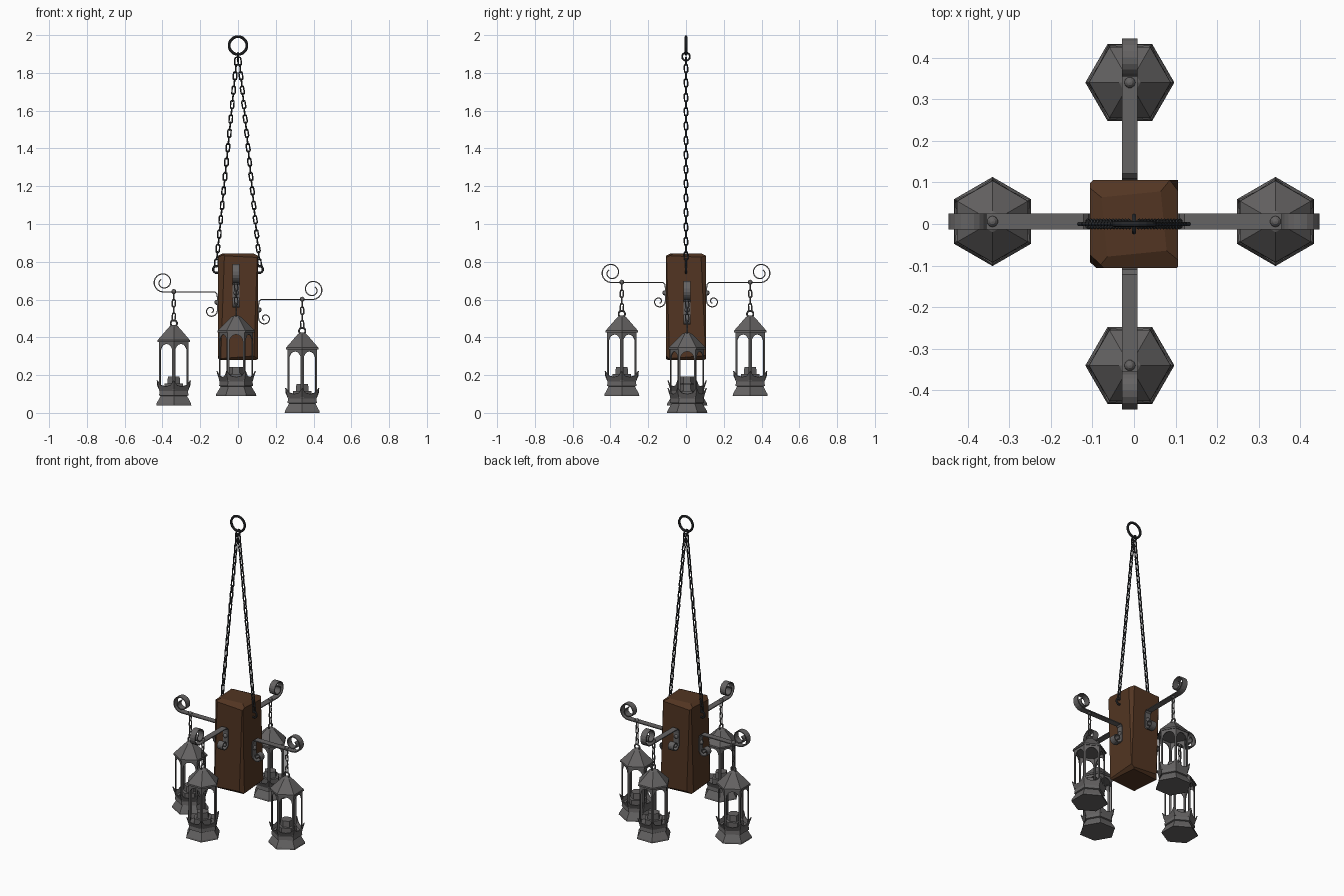
import bpy, bmesh
from math import sin, cos, pi, radians
from mathutils import Vector, Matrix

if "Cube" in bpy.data.objects:
    bpy.data.objects.remove(bpy.data.objects["Cube"])


def material(name, col):
    m = bpy.data.materials.new(name)
    m.diffuse_color = (*col, 1)
    m.use_nodes = True
    m.node_tree.nodes["Principled BSDF"].inputs["Base Color"].default_value = m.diffuse_color
    return m


WOOD = material("wood", (0.085, 0.036, 0.016))
IRON = material("iron", (0.13, 0.125, 0.125))
DARK = material("dark_iron", (0.03, 0.032, 0.035))


def finish(bm, name, mat, mtx=Matrix(), solid=0, smooth=False):
    bmesh.ops.recalc_face_normals(bm, faces=bm.faces)
    me = bpy.data.meshes.new(name)
    bm.to_mesh(me)
    bm.free()
    me.materials.append(mat)
    ob = bpy.data.objects.new(name, me)
    ob.matrix_world = mtx
    bpy.context.collection.objects.link(ob)
    if solid:
        s = ob.modifiers.new("thickness", 'SOLIDIFY')
        s.thickness, s.offset = solid, 0
    return ob


def link(bm, a, b, width, wire, roll=0, n=12, sides=6):
    """Closed oval link whose outer ends touch a and b."""
    a, b = Vector(a), Vector(b)
    d = (b - a).normalized()
    ref = Vector((0, 1, 0))
    side = Matrix.Rotation(roll, 3, d) @ d.cross(ref).normalized()
    nor = d.cross(side)
    half, r = (b - a).length / 2 - wire, width - wire
    rings = []
    for i in range(n):
        t = 2 * pi * (i + 0.5) / n
        out = d * cos(t) + side * sin(t)
        shift = (half - r) * (1 if cos(t) > 0 else -1)
        p = (a + b) / 2 + out * r + d * shift
        rings.append([bm.verts.new(p + wire * (out * cos(2 * pi * k / sides) + nor * sin(2 * pi * k / sides)))
                      for k in range(sides)])
    for i in range(n):
        for k in range(sides):
            q, s = rings[i], rings[(i + 1) % n]
            bm.faces.new((q[k], q[(k + 1) % sides], s[(k + 1) % sides], s[k]))


def chain(bm, a, b, count, width, wire):
    a, b = Vector(a), Vector(b)
    step = (b - a) / count
    lap = step.normalized() * wire * 1.5
    for i in range(count):
        link(bm, a + step * i - lap, a + step * (i + 1) + lap, width, wire, (i % 2) * pi / 2, 10, 5)


def hex_point(r, z, k):
    t = radians(30 + 60 * k)
    return Vector((r * cos(t), r * sin(t), z))


def hex_loft(bm, profile, at):
    """Six sided solid through (radius, height) rings."""
    rows = [[bm.verts.new(hex_point(r, z, k) + at) for k in range(6)] for r, z in profile]
    for p, q in zip(rows, rows[1:]):
        for k in range(6):
            bm.faces.new((p[k], p[(k + 1) % 6], q[(k + 1) % 6], q[k]))
    bm.faces.new(rows[0])
    bm.faces.new(rows[-1])


# hewn wooden post, corners chopped by planes
bm = bmesh.new()
bmesh.ops.create_cube(bm, size=1, matrix=Matrix.Translation((0, 0, 0.5625)) @ Matrix.Diagonal((0.212, 0.212, 0.565, 1)))
cuts = []
for i, (sx, sy) in enumerate(((1, 1), (-1, 1), (-1, -1), (1, -1))):
    depth = 0.006 + 0.003 * (i % 3)
    cuts.append(((sx * (0.106 - depth), sy * (0.106 - depth), 0.56), (sx, sy * (0.75 + 0.15 * i), 0.035 * (-1) ** i)))
for i in range(4):
    t = i * pi / 2
    dx, dy = cos(t), sin(t)
    cuts.append(((dx * 0.106, dy * 0.106, 0.828), (dx * 0.5 - dy * 0.05, dy * 0.5 + dx * 0.05, 1)))
    cuts.append(((dx * 0.106, dy * 0.106, 0.295), (dx - dy * 0.08, dy + dx * 0.08, -1)))
for co, no in cuts:
    r = bmesh.ops.bisect_plane(bm, geom=bm.verts[:] + bm.edges[:] + bm.faces[:], plane_co=co, plane_no=no, clear_outer=True)
    edges = [e for e in r['geom_cut'] if isinstance(e, bmesh.types.BMEdge)]
    if edges:
        bmesh.ops.holes_fill(bm, edges=edges, sides=0)
finish(bm, "wooden_post", WOOD)

# hanging ring, joining ring, two chains and their eye rings
bm = bmesh.new()
link(bm, (0, 0, 1.89), (0, 0, 2.0), 0.055, 0.0075, 0, 16, 8)
link(bm, (0, 0, 1.86), (0, 0, 1.912), 0.026, 0.005, pi / 2)
for s in (-1, 1):
    link(bm, (s * 0.113, 0, 0.735), (s * 0.113, 0, 0.785), 0.025, 0.006)
    chain(bm, (s * 0.116, 0, 0.775), (s * 0.006, 0, 1.88), 29, 0.0135, 0.0045)
finish(bm, "hanging_chains", DARK)


def arm(name, angle, height, offset):
    m = Matrix.Translation((offset[0], offset[1], height)) @ Matrix.Rotation(angle, 4, 'Z')
    # flat strip: small scroll, down the post, out along the arm, big scroll
    path = []
    for i in range(22):
        f = 1 - i / 21
        t = pi + f * radians(440)
        r = 0.034 * (1 - 0.75 * f)
        path.append((0.143 + r * cos(t), -0.10 + r * sin(t)))
    path += [(0.109, -0.03), (0.112, -0.01), (0.122, 0), (0.25, 0)]
    for i in range(27):
        f = i / 26
        t = -pi / 2 + f * radians(500)
        r = 0.052 * (1 - 0.65 * f ** 1.4)
        path.append((0.395 + r * cos(t), 0.052 + r * sin(t)))
    bm = bmesh.new()
    rows = [[bm.verts.new((u, v, z)) for v in (-0.019, 0.019)] for u, z in path]
    for p, q in zip(rows, rows[1:]):
        bm.faces.new((p[0], p[1], q[1], q[0]))
    finish(bm, name + "_scroll_arm", IRON, m, 0.006)

    # rivets
    bm = bmesh.new()
    for p in ((0.112, 0, -0.055), (0.34, 0, 0.002)):
        bmesh.ops.create_uvsphere(bm, u_segments=10, v_segments=6, radius=0.0135, matrix=Matrix.Translation(p))
    finish(bm, name + "_rivets", IRON, m)

    # short chain and lantern loop
    bm = bmesh.new()
    chain(bm, (0.34, 0, -0.15), (0.34, 0, -0.005), 4, 0.0125, 0.004)
    link(bm, (0.34, 0, -0.188), (0.34, 0, -0.144), 0.022, 0.005)
    finish(bm, name + "_lantern_chain", IRON, m)

    # lantern base, candle block and roof
    at = Vector((0.34, 0, -0.6))
    bm = bmesh.new()
    hex_loft(bm, [(0.107, 0), (0.105, 0.01), (0.081, 0.05), (0.09, 0.053), (0.086, 0.08)], at)
    hex_loft(bm, [(0.056, 0.08), (0.056, 0.115), (0.039, 0.115), (0.036, 0.152)], at)
    hex_loft(bm, [(0.09, 0.338), (0.099, 0.336), (0.098, 0.346), (0.026, 0.418), (0.01, 0.425)], at)
    finish(bm, name + "_lantern_body", IRON, m)

    # arched window frames and pointed crown around the base
    bm = bmesh.new()
    for k in range(6):
        a, b = hex_point(0.088, 0, k), hex_point(0.088, 0, k + 1)
        pts = [(0.09, 0.08), (0.0, 0.08), (0.0, 0.34), (1.0, 0.34), (1.0, 0.08), (0.91, 0.08)]
        pts += [(0.5 + 0.41 * cos(pi * i / 8), 0.285 + 0.04 * sin(pi * i / 8)) for i in range(9)]
        bm.faces.new([bm.verts.new(a.lerp(b, f) + Vector((0, 0, z)) + at) for f, z in pts])
        crown = ((0, 0.084, 0.075), (0, 0.102, 0.132), (0.2, 0.099, 0.107), (0.5, 0.096, 0.1),
                 (0.8, 0.099, 0.107), (1, 0.102, 0.132), (1, 0.084, 0.075))
        bm.faces.new([bm.verts.new(hex_point(r, z, k).lerp(hex_point(r, z, k + 1), f) + at) for f, r, z in crown])
    bmesh.ops.remove_doubles(bm, verts=bm.verts, dist=0.0001)
    finish(bm, name + "_lantern_frame", IRON, m, 0.005)


arm("right", 0, 0.60, (0, 0.006))
arm("left", pi, 0.64, (0, 0.006))
arm("back", pi / 2, 0.69, (-0.01, 0))
arm("front", -pi / 2, 0.69, (-0.01, 0))
